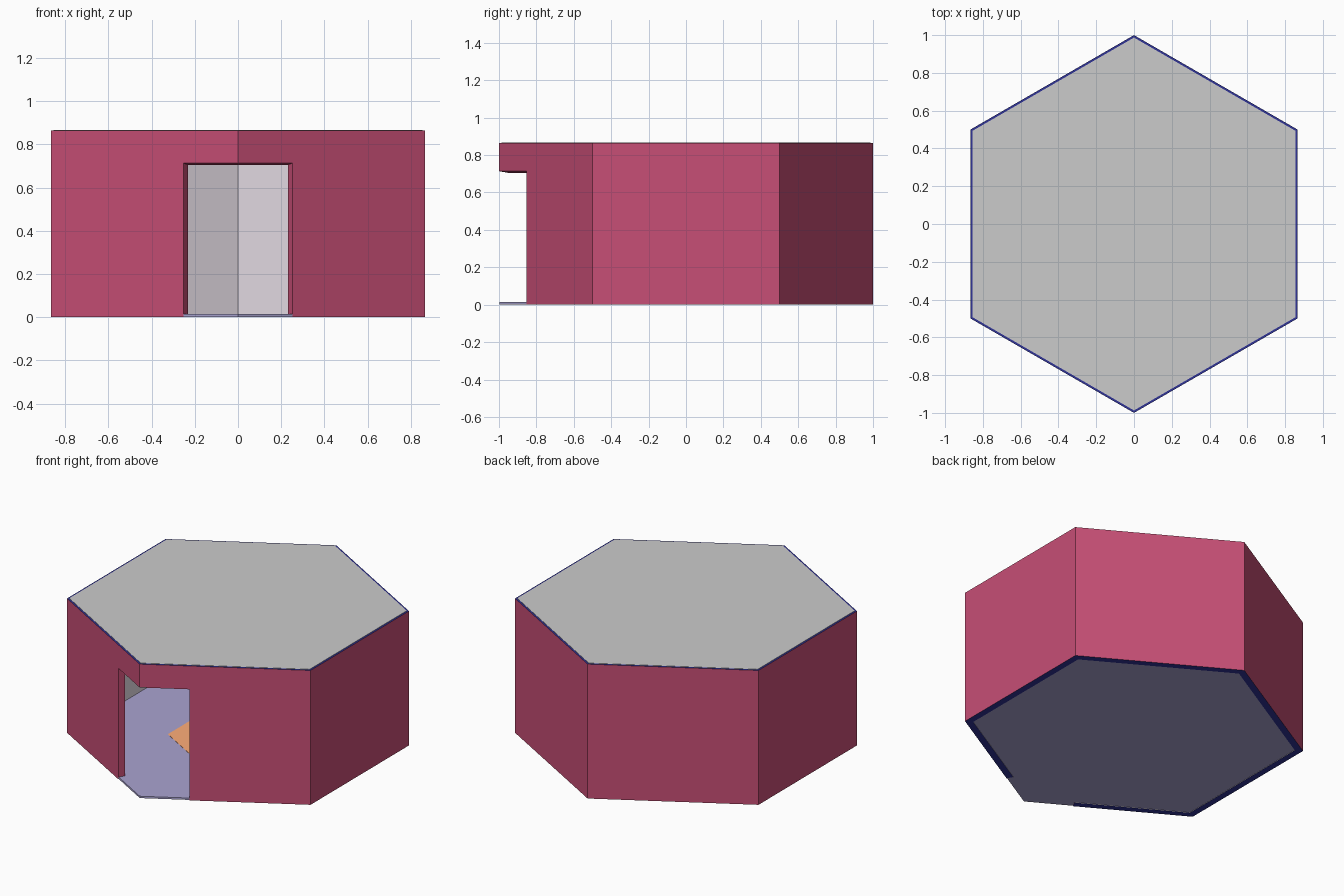
import bpy, bmesh
from math import sin, cos, radians, sqrt

if "Cube" in bpy.data.objects:
    bpy.data.objects.remove(bpy.data.objects["Cube"])

H = 0.864            # wall height
T = 0.042            # wall thickness
DOOR_X = 0.253       # half width of the corner doorway
DOOR_OUT, DOOR_IN = 0.714, 0.705   # lintel underside, outer and inner edge


def material(name, rgb):
    m = bpy.data.materials.new(name)
    m.diffuse_color = (*rgb, 1)
    m.use_nodes = True
    m.node_tree.nodes["Principled BSDF"].inputs["Base Color"].default_value = m.diffuse_color
    return m


red = material("red_wall", (0.57, 0.077, 0.18))
pale = material("pale_inner", (0.80, 0.73, 0.80))
navy = material("navy_edge", (0.03, 0.033, 0.31))
lilac = material("lilac_floor", (0.40, 0.37, 0.64))
orange = material("orange_pad", (1.0, 0.42, 0.19))


def hexagon(r):
    # corners start at the front corner and run counter-clockwise
    return [(r * cos(radians(a)), r * sin(radians(a))) for a in range(-90, 270, 60)]


def finish(name, bm, mats):
    me = bpy.data.meshes.new(name)
    bm.to_mesh(me)
    bm.free()
    for m in mats:
        me.materials.append(m)
    ob = bpy.data.objects.new(name, me)
    bpy.context.collection.objects.link(ob)
    return ob


def hex_plate(name, r, z0, z1, mat=None):
    bm = bmesh.new()
    face = bm.faces.new([bm.verts.new((x, y, z0)) for x, y in hexagon(r)])
    ext = bmesh.ops.extrude_face_region(bm, geom=[face], use_keep_orig=True)
    top = [v for v in ext["geom"] if isinstance(v, bmesh.types.BMVert)]
    bmesh.ops.translate(bm, verts=top, vec=(0, 0, z1 - z0))
    bmesh.ops.recalc_face_normals(bm, faces=bm.faces)
    finish(name, bm, [mat] if mat else [])


def build_walls():
    bm = bmesh.new()
    s3 = sqrt(3)
    # outer and inner plan: door edge, round the room, door edge, front corner
    door_y = -1 + DOOR_X / s3
    dx, dy = DOOR_X - T / 2, door_y + T * s3 / 2
    o, i = hexagon(1), hexagon(1 - 2 * T / s3)
    outer = [(DOOR_X, door_y)] + o[1:] + [(-DOOR_X, door_y), o[0]]
    inner = [(dx, dy)] + i[1:] + [(-dx, dy), i[0]]
    n = len(outer)

    def quad(mat, *pts):
        bm.faces.new([bm.verts.new(p) for p in pts]).material_index = mat

    for k in range(n):
        a, b = outer[k], outer[(k + 1) % n]
        c, d = inner[k], inner[(k + 1) % n]
        lintel = k >= n - 2
        zo, zi = (DOOR_OUT, DOOR_IN) if lintel else (0, 0)
        quad(0, (*a, zo), (*b, zo), (*b, H), (*a, H))
        quad(1, (*d, zi), (*c, zi), (*c, H), (*d, H))
        quad(2, (*a, H), (*b, H), (*d, H), (*c, H))
        quad(0 if lintel else 2, (*b, zo), (*a, zo), (*c, zi), (*d, zi))
    # door jambs
    for k in (0, n - 2):
        a, c = outer[k], inner[k]
        pts = [(*a, 0), (*a, DOOR_OUT), (*c, DOOR_IN), (*c, 0)]
        quad(0, *(pts if k else pts[::-1]))
    bmesh.ops.remove_doubles(bm, verts=bm.verts, dist=1e-5)
    bmesh.ops.recalc_face_normals(bm, faces=bm.faces)
    finish("walls", bm, [red, pale, navy])


build_walls()
# floor, centre pad and roof
hex_plate("floor", 0.998, 0.002, 0.014, lilac)
hex_plate("floor_pad", 0.41, 0.012, 0.0155, orange)
hex_plate("roof", 0.987, H - 0.008, 0.866)
